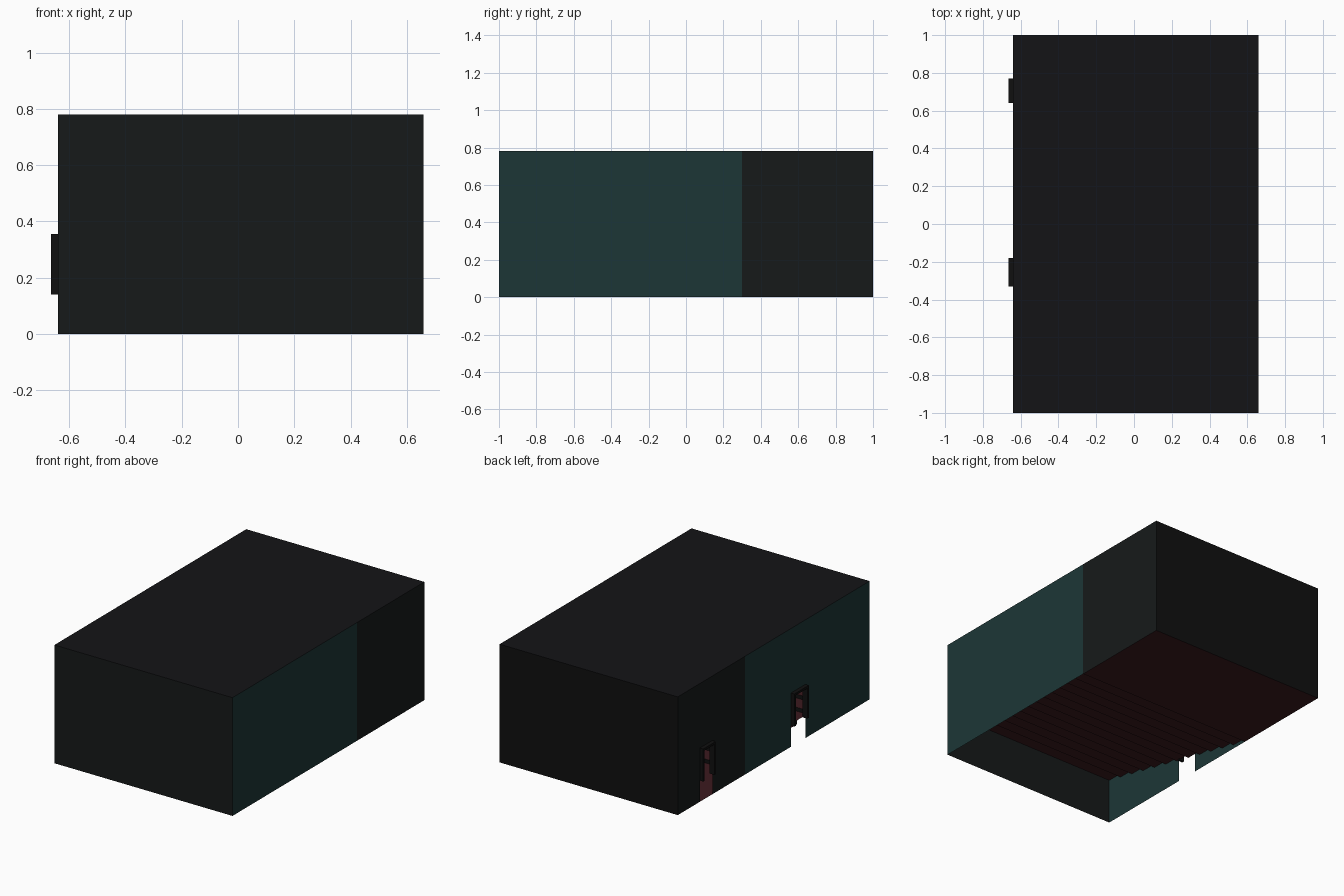
import bpy, bmesh

if "Cube" in bpy.data.objects:
    bpy.data.objects.remove(bpy.data.objects["Cube"])

X0, X1, H = -0.64, 0.66, 0.78
SPLIT = 0.30          # where the teal side panels end
DOOR_TOP = 0.355
DOORS = {"side": (-0.33, -0.18), "rear": (0.64, 0.77)}


def mat(name, rgb):
    m = bpy.data.materials.new(name)
    m.diffuse_color = (*rgb, 1)
    m.use_nodes = True
    m.node_tree.nodes["Principled BSDF"].inputs["Base Color"].default_value = m.diffuse_color
    return m


TEAL = mat("teal", (0.012, 0.037, 0.037))
DARK = mat("dark_green", (0.008, 0.010, 0.010))
BLACK = mat("black", (0.005, 0.005, 0.005))
ROOF = mat("roof_black", (0.007, 0.007, 0.008))
RED = mat("carpet_red", (0.045, 0.010, 0.013))


def mesh(name, quads, *mats):
    """Quads are (four corners, material index)."""
    bm = bmesh.new()
    for pts, mi in quads:
        bm.faces.new([bm.verts.new(p) for p in pts]).material_index = mi
    bmesh.ops.remove_doubles(bm, verts=bm.verts, dist=1e-5)
    me = bpy.data.meshes.new(name)
    bm.to_mesh(me)
    bm.free()
    for m in mats:
        me.materials.append(m)
    ob = bpy.data.objects.new(name, me)
    bpy.context.collection.objects.link(ob)
    return ob


def side(x, y0, y1, z0, z1):
    q = [(x, y0, z0), (x, y1, z0), (x, y1, z1), (x, y0, z1)]
    return q[::-1] if x < 0 else q


def cross(y, z0, z1):
    q = [(X0, y, z0), (X1, y, z0), (X1, y, z1), (X0, y, z1)]
    return q[::-1] if y > 0 else q


def box(name, lo, hi, m):
    bpy.ops.mesh.primitive_cube_add(size=1, location=[(a + b) / 2 for a, b in zip(lo, hi)])
    ob = bpy.context.object
    ob.name = name
    ob.scale = [b - a for a, b in zip(lo, hi)]
    ob.data.materials.append(m)


# Shell
mesh("front_wall", [(cross(-1, 0, H), 0)], DARK)
mesh("back_wall", [(cross(1, 0, H), 0)], BLACK)
mesh("roof", [([(X0, -1, H), (X1, -1, H), (X1, 1, H), (X0, 1, H)], 0)], ROOF)
mesh("right_wall", [(side(X1, -1, SPLIT, 0, H), 0), (side(X1, SPLIT, 1, 0, H), 1)], TEAL, DARK)

# Left wall with a doorway in each panel
left = []
for i, (a, b, (d0, d1)) in enumerate([(-1, SPLIT, DOORS["side"]), (SPLIT, 1, DOORS["rear"])]):
    left += [(side(X0, a, d0, 0, H), i), (side(X0, d1, b, 0, H), i),
             (side(X0, d0, d1, DOOR_TOP, H), i)]
mesh("left_wall", left, TEAL, DARK)

# Flat floor followed by rising carpeted steps towards the front
STEPS, RISE = 12, 0.30
depth, rise = (SPLIT + 1) / STEPS, RISE / STEPS
floor = [([(X0, SPLIT, 0), (X1, SPLIT, 0), (X1, 1, 0), (X0, 1, 0)], 0)]
for i in range(STEPS):
    y, z = SPLIT - i * depth, (i + 1) * rise
    floor.append((cross(y, z - rise, z), 1))
    floor.append(([(X0, y - depth, z), (X1, y - depth, z), (X1, y, z), (X0, y, z)], 0))
mesh("stepped_floor", floor, RED, BLACK)

# Door surrounds
T = 0.015
for n, (a, b) in DOORS.items():
    xa, xb, z0 = -0.665, -0.63, 0.14
    box(n + "_door_jamb_front", (xa, a, z0), (xb, a + T, DOOR_TOP), BLACK)
    box(n + "_door_jamb_back", (xa, b - T, z0), (xb, b, DOOR_TOP), BLACK)
    box(n + "_door_lintel", (xa, a + T, DOOR_TOP - T), (xb, b - T, DOOR_TOP), BLACK)
